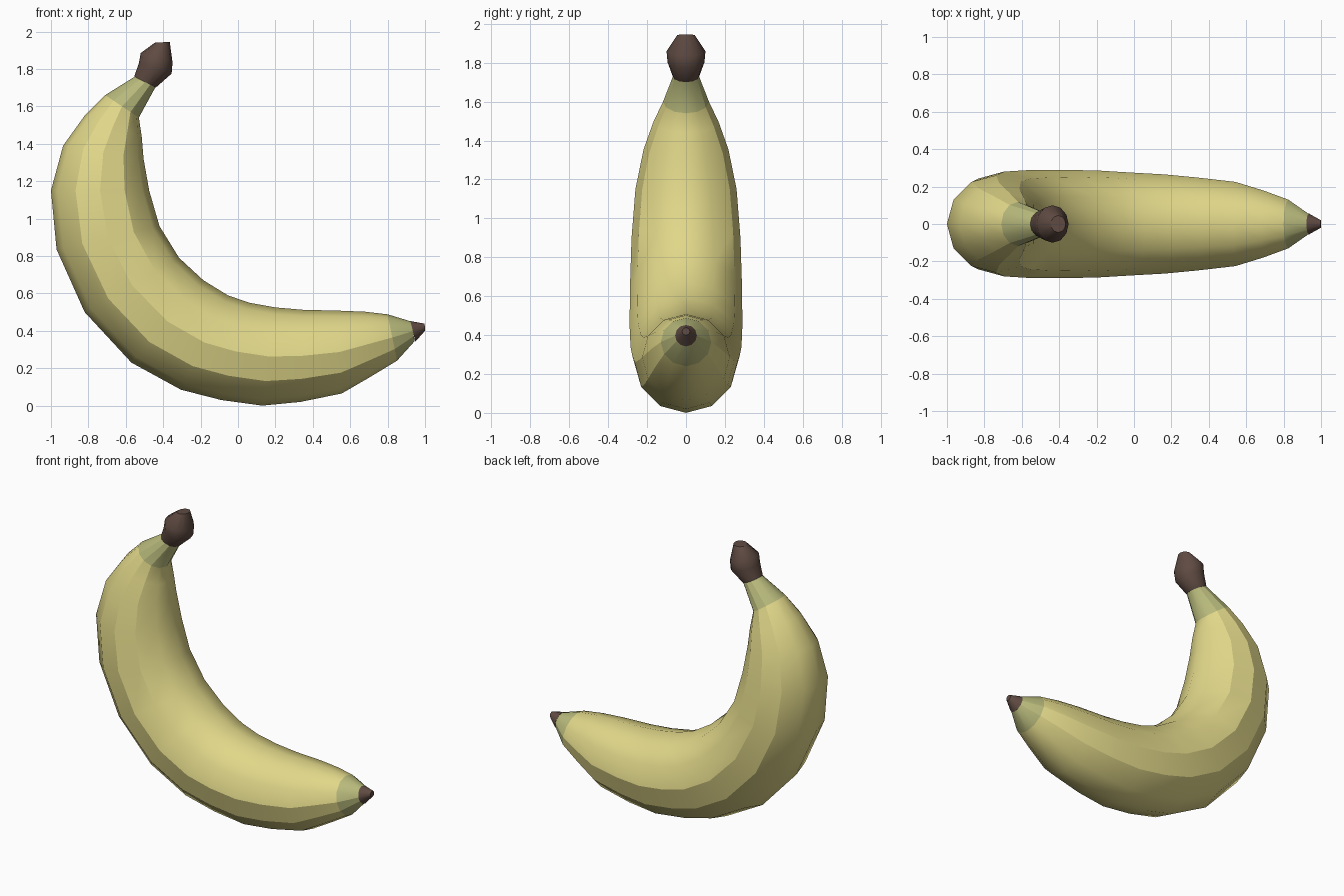
import bpy, bmesh, math
from mathutils import Vector

if "Cube" in bpy.data.objects:
    bpy.data.objects.remove(bpy.data.objects["Cube"])

SIDES = 12


def material(name, rgb):
    m = bpy.data.materials.new(name)
    m.diffuse_color = (*rgb, 1)
    m.use_nodes = True
    m.node_tree.nodes["Principled BSDF"].inputs["Base Color"].default_value = m.diffuse_color
    return m


yellow = material("banana yellow", (0.75, 0.68, 0.25))
green = material("unripe green", (0.48, 0.49, 0.20))
brown = material("dark brown", (0.115, 0.07, 0.055))


def loft(name, rings, mats, rule=lambda k: 0, cap_start=False, cap_end=False, creases=None):
    """Skin 12-sided rings; each ring = outer x, outer z, inner x, inner z, half width."""
    bm = bmesh.new()
    loops = []
    for ox, oz, ix, iz, w in rings:
        o, i = Vector((ox, 0, oz)), Vector((ix, 0, iz))
        mid, arm = (o + i) / 2, (o - i) / 2
        loops.append([bm.verts.new(mid + arm * math.cos(2 * math.pi * k / SIDES)
                                   + Vector((0, w * math.sin(2 * math.pi * k / SIDES), 0)))
                      for k in range(SIDES)])
    for r in range(len(loops) - 1):
        a, b = loops[r], loops[r + 1]
        for k in range(SIDES):
            n = (k + 1) % SIDES
            f = bm.faces.new((a[k], a[n], b[n], b[k]))
            f.smooth = True
            f.material_index = rule(r)
    if cap_start:
        bm.faces.new(loops[0])
    if cap_end:
        bm.faces.new(loops[-1])
    # lengthwise creases of the peel
    if creases:
        for r in range(len(loops) - 1):
            for k in creases(r):
                for j in (k, SIDES - k):
                    e = bm.edges.get((loops[r][j], loops[r + 1][j]))
                    e.smooth = False
    for loop in ([loops[0]] if cap_start else []) + ([loops[-1]] if cap_end else []):
        for k in range(SIDES):
            bm.edges.get((loop[k], loop[(k + 1) % SIDES])).smooth = False
    bmesh.ops.recalc_face_normals(bm, faces=bm.faces[:])
    # open tubes: make sure the skin faces outwards
    bm.faces.ensure_lookup_table()
    f = bm.faces[0]
    centre = sum((v.co for v in loops[0] + loops[1]), Vector()) / (2 * SIDES)
    if f.normal.dot(f.calc_center_median() - centre) < 0:
        bmesh.ops.reverse_faces(bm, faces=bm.faces[:])
    me = bpy.data.meshes.new(name)
    bm.to_mesh(me)
    bm.free()
    for m in mats:
        me.materials.append(m)
    ob = bpy.data.objects.new(name, me)
    bpy.context.collection.objects.link(ob)
    return ob


# Peel: curved body with a greenish band at each end
body = [
    (-0.55, 1.76, -0.44, 1.705, 0.066),
    (-0.71, 1.66, -0.53, 1.54, 0.118),
    (-0.82, 1.55, -0.515, 1.44, 0.168),
    (-0.935, 1.39, -0.505, 1.32, 0.218),
    (-1.0, 1.15, -0.475, 1.15, 0.26),
    (-0.97, 0.835, -0.42, 0.96, 0.28),
    (-0.82, 0.50, -0.315, 0.79, 0.288),
    (-0.57, 0.23, -0.185, 0.67, 0.29),
    (-0.305, 0.085, -0.055, 0.59, 0.285),
    (-0.09, 0.03, 0.06, 0.55, 0.275),
    (0.13, 0.0, 0.20, 0.525, 0.265),
    (0.335, 0.02, 0.35, 0.512, 0.248),
    (0.555, 0.065, 0.53, 0.508, 0.225),
    (0.71, 0.155, 0.68, 0.502, 0.178),
    (0.85, 0.24, 0.80, 0.488, 0.13),
    (0.945, 0.345, 0.925, 0.45, 0.053),
]
last = len(body) - 2
loft("banana_peel", body, [yellow, green],
     rule=lambda r: 1 if r in (0, last) else 0,
     creases=lambda r: (2, 3, 4) if r < 6 else (2, 3))

# Stem end: swollen dark knob
loft("stem_knob", [
    (-0.555, 1.76, -0.44, 1.70, 0.068),
    (-0.53, 1.83, -0.355, 1.775, 0.095),
    (-0.52, 1.885, -0.35, 1.835, 0.10),
    (-0.445, 1.94, -0.365, 1.945, 0.045),
], [brown], cap_start=True, cap_end=True)

# Blossom end: small dark tip
loft("blossom_tip", [
    (0.948, 0.342, 0.922, 0.452, 0.056),
    (1.0, 0.40, 0.998, 0.438, 0.02),
], [brown], cap_start=True, cap_end=True)
